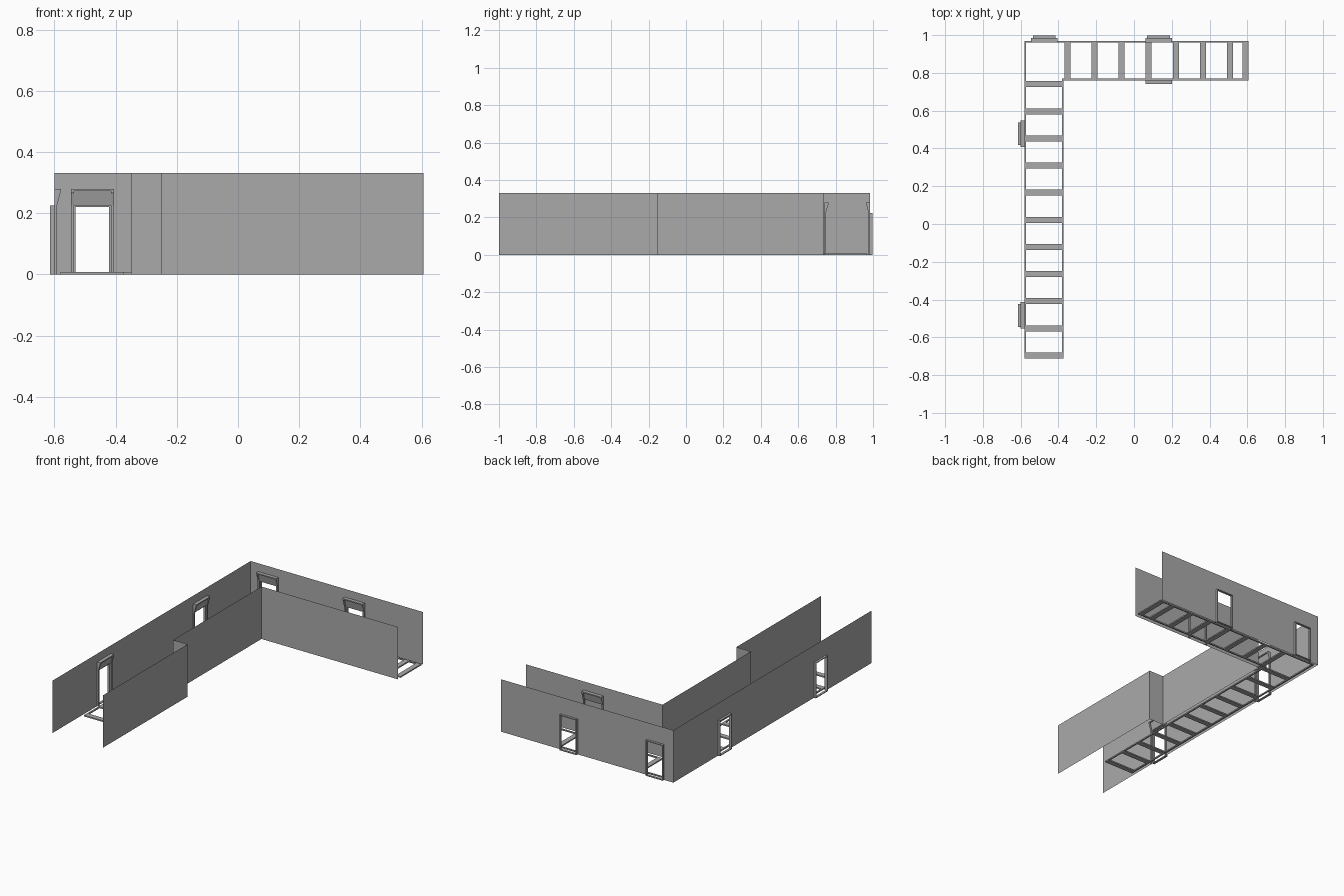
import bpy, bmesh
from math import pi
from mathutils import Vector

cube = bpy.data.objects.get("Cube")
if cube:
    bpy.data.objects.remove(cube, do_unlink=True)

GREY = (0.4, 0.4, 0.4, 1)
mat = bpy.data.materials.new("plain grey")
mat.use_nodes = True
mat.diffuse_color = GREY
mat.node_tree.nodes["Principled BSDF"].inputs["Base Color"].default_value = GREY

WALL_H = 0.332      # wall height
DOOR_W = 0.12       # clear opening
DOOR_H = 0.225
TRIM = 0.01         # casing width
LEFT, RIGHT, BACK, FRONT = -0.6, 0.607, 0.984, -1.0


def finish(name, bm, closed=True):
    if closed:
        bmesh.ops.recalc_face_normals(bm, faces=bm.faces)
    mesh = bpy.data.meshes.new(name)
    bm.to_mesh(mesh)
    bm.free()
    mesh.materials.append(mat)
    obj = bpy.data.objects.new(name, mesh)
    bpy.context.collection.objects.link(obj)
    return obj


def add_box(bm, x0, x1, y0, y1, z0, z1):
    prism(bm, x0, x1, [(y0, z0), (y1, z0), (y1, z1), (y0, z1)])


def prism(bm, x0, x1, profile):
    """Extrude a (y, z) profile along x."""
    face = bm.faces.new([bm.verts.new((x0, y, z)) for y, z in profile])
    ext = bmesh.ops.extrude_face_region(bm, geom=[face])
    moved = [v for v in ext["geom"] if isinstance(v, bmesh.types.BMVert)]
    bmesh.ops.translate(bm, verts=moved, vec=(x1 - x0, 0, 0))


def wall(name, points, doors=()):
    """Thin sheet wall along a path; doors are distances along it."""
    bm = bmesh.new()
    for a, b in zip(points, points[1:]):
        a, b = Vector((*a, 0)), Vector((*b, 0))
        length = (b - a).length
        step = (b - a) / length

        def sheet(s0, s1, z0):
            corners = ((s0, z0), (s1, z0), (s1, WALL_H), (s0, WALL_H))
            bm.faces.new([bm.verts.new(a + step * s + Vector((0, 0, z)))
                          for s, z in corners])

        start = 0
        for d in sorted(doors):
            sheet(start, d - DOOR_W / 2, 0)
            sheet(d - DOOR_W / 2, d + DOOR_W / 2, DOOR_H)
            start = d + DOOR_W / 2
        sheet(start, length, 0)
    bmesh.ops.remove_doubles(bm, verts=bm.verts, dist=0.0001)
    finish(name, bm, closed=False)


def door(name, x, y, turn, open_way=True):
    """Casing on the room side (+y before turning), lining on the outside."""
    w = DOOR_W / 2
    top = 0.28
    bm = bmesh.new()
    stile = [(0, 0), (0.008, 0), (0.008, DOOR_H), (0.019, 0.265),
             (0.022, 0.27), (0.022, top), (0, top)]
    for x0, x1 in ((-w - TRIM, -w), (w, w + TRIM)):
        prism(bm, x0, x1, stile)
    add_box(bm, -w, w, 0, 0.022, top - 0.007, top)
    prism(bm, -w, w, [(0, DOOR_H), (0.005, DOOR_H), (0.016, 0.273), (0, 0.273)])
    parts = [finish(name + "_casing", bm)]
    if open_way:
        bm = bmesh.new()
        t, out = 0.005, -0.014
        for x0, x1 in ((-w, t - w), (w - t, w)):
            add_box(bm, x0, x1, out, 0, 0, DOOR_H)
        add_box(bm, t - w, w - t, out, 0, DOOR_H - t, DOOR_H)
        add_box(bm, t - w, w - t, out, 0, 0, t)
        parts.append(finish(name + "_lining", bm))
    for obj in parts:
        obj.location = (x, y, 0)
        obj.rotation_euler.z = turn


# Walls
SIDE_DOORS = (0.477, -0.484)
BACK_DOORS = (-0.476, 0.13)
INNER_Y = 0.735
wall("left_outer_wall", [(LEFT, FRONT), (LEFT, BACK)], [y - FRONT for y in SIDE_DOORS])
wall("back_outer_wall", [(LEFT, BACK), (RIGHT, BACK)], [x - LEFT for x in BACK_DOORS])
wall("inner_wall", [(RIGHT, INNER_Y), (-0.35, INNER_Y), (-0.35, -0.15),
                    (-0.248, -0.15), (-0.248, FRONT)])

# Doorways
for i, y in enumerate(SIDE_DOORS):
    door(f"side_door_{i + 1}", LEFT, y, -pi / 2)
for i, x in enumerate(BACK_DOORS):
    door(f"back_door_{i + 1}", x, BACK, pi)
door("blind_door", BACK_DOORS[1], INNER_Y + 0.005, 0, open_way=False)

# Floor rails
RAIL = 0.009
THICK = 0.008
X0, X1, Y0, Y1 = -0.581, -0.373, 0.76, 0.969
END = -0.712
bm = bmesh.new()
add_box(bm, X0, X0 + RAIL, END, Y1, 0, THICK)
add_box(bm, X1 - RAIL, X1, END, Y0, 0, THICK)
add_box(bm, X0 + RAIL, RIGHT, Y1 - RAIL, Y1, 0, THICK)
add_box(bm, X1 - RAIL, RIGHT, Y0, Y0 + RAIL, 0, THICK)
finish("floor_rails", bm)

# Floor cross bars
BAR = 0.016
STEP = 0.1436
bm = bmesh.new()
for i in range(11):
    y = 0.74 - i * STEP
    add_box(bm, X0 + RAIL, X1 - RAIL, y - BAR, y + BAR, 0, THICK)
for x in [-0.353 + i * STEP for i in range(7)] + [RIGHT - BAR]:
    add_box(bm, x - BAR, x + BAR, Y0 + RAIL, Y1 - RAIL, 0, THICK)
finish("floor_cross_bars", bm)
